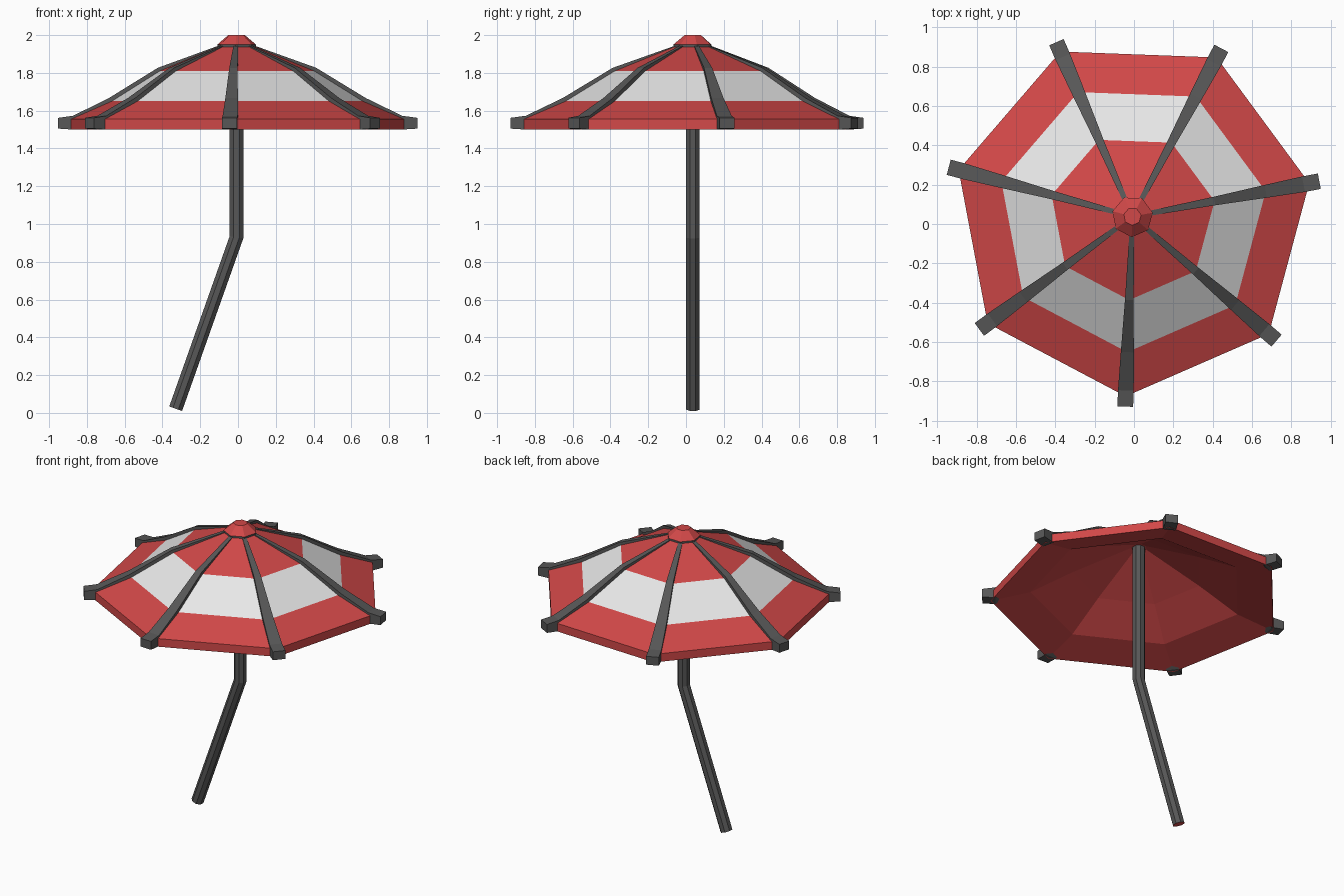
import bpy
import bmesh
from math import cos, sin, tau, radians
from mathutils import Vector

if "Cube" in bpy.data.objects:
    bpy.data.objects.remove(bpy.data.objects["Cube"], do_unlink=True)

SIDES = 7
START = radians(10.7)
CENTRE = Vector((-0.008, 0.038, 0))


def material(name, colour):
    mat = bpy.data.materials.new(name)
    mat.use_nodes = True
    mat.diffuse_color = (*colour, 1)
    mat.node_tree.nodes["Principled BSDF"].inputs["Base Color"].default_value = (*colour, 1)
    return mat


red = material("red cloth", (0.64, 0.065, 0.065))
white = material("white cloth", (0.80, 0.80, 0.80))
grey = material("dark grey metal", (0.095, 0.095, 0.095))


def loft(name, rings, mats, band_mats=None, end_mats=(0, 0)):
    """Skin a list of equal-sized point rings and cap both ends."""
    bm = bmesh.new()
    loops = [[bm.verts.new(p) for p in ring] for ring in rings]
    n = len(loops[0])
    for b, (low, high) in enumerate(zip(loops, loops[1:])):
        for i in range(n):
            j = (i + 1) % n
            face = bm.faces.new((low[i], low[j], high[j], high[i]))
            face.material_index = band_mats[b] if band_mats else 0
    for loop, index in zip((loops[0], loops[-1]), end_mats):
        bm.faces.new(loop).material_index = index
    bmesh.ops.recalc_face_normals(bm, faces=bm.faces)
    mesh = bpy.data.meshes.new(name)
    bm.to_mesh(mesh)
    bm.free()
    for mat in mats:
        mesh.materials.append(mat)
    obj = bpy.data.objects.new(name, mesh)
    bpy.context.collection.objects.link(obj)
    return obj


def polygon(radius, z):
    return [CENTRE + Vector((radius * cos(START + tau * i / SIDES),
                             radius * sin(START + tau * i / SIDES), z))
            for i in range(SIDES)]


# Striped canopy: underside from the middle out, skirt, then top bands inwards
profile = [(0.05, 1.87), (0.41, 1.70), (0.67, 1.56), (0.915, 1.50),
           (0.915, 1.555), (0.69, 1.65), (0.425, 1.81), (0.10, 1.94)]
loft("canopy", [polygon(r, z) for r, z in profile], [red, white],
     band_mats=[0, 0, 0, 0, 0, 1, 0])

# Cap on the peak, with a thin metal collar under it
loft("peak_collar", [polygon(0.105, 1.935), polygon(0.105, 1.95)], [grey])
loft("peak_cap", [polygon(0.105, 1.95), polygon(0.045, 2.0)], [red])

# Tapered ribs: radius, top, bottom, half width
stations = [(0.07, 1.953, 1.92, 0.012), (0.425, 1.827, 1.77, 0.022),
            (0.69, 1.667, 1.61, 0.033), (0.885, 1.573, 1.50, 0.040),
            (0.967, 1.562, 1.505, 0.040)]
for k in range(SIDES):
    angle = START + tau * k / SIDES
    out = Vector((cos(angle), sin(angle), 0))
    side = Vector((-sin(angle), cos(angle), 0))
    rings = []
    for r, top, bottom, half in stations:
        rings.append([CENTRE + out * r + side * s * half + Vector((0, 0, z))
                      for s, z in ((-1, bottom), (1, bottom), (1, top), (-1, top))])
    loft(f"rib_{k + 1}", rings, [grey])

# Bent octagonal pole: centre point and the direction across it at each joint
joints = [((-0.330, 0.022), (0.945, -0.327)),
          ((-0.008, 0.93), (1.0, -0.17)),
          ((-0.008, 1.89), (1.0, 0.0))]
rings = []
for (x, z), (ax, az) in joints:
    ring = []
    for i in range(8):
        a = tau * (i + 0.5) / 8
        u, v = 0.039 * cos(a), 0.039 * sin(a)
        ring.append(Vector((x + u * ax, 0.036 + v, z + u * az)))
    rings.append(ring)
loft("pole", rings, [grey, red], end_mats=(1, 0))
